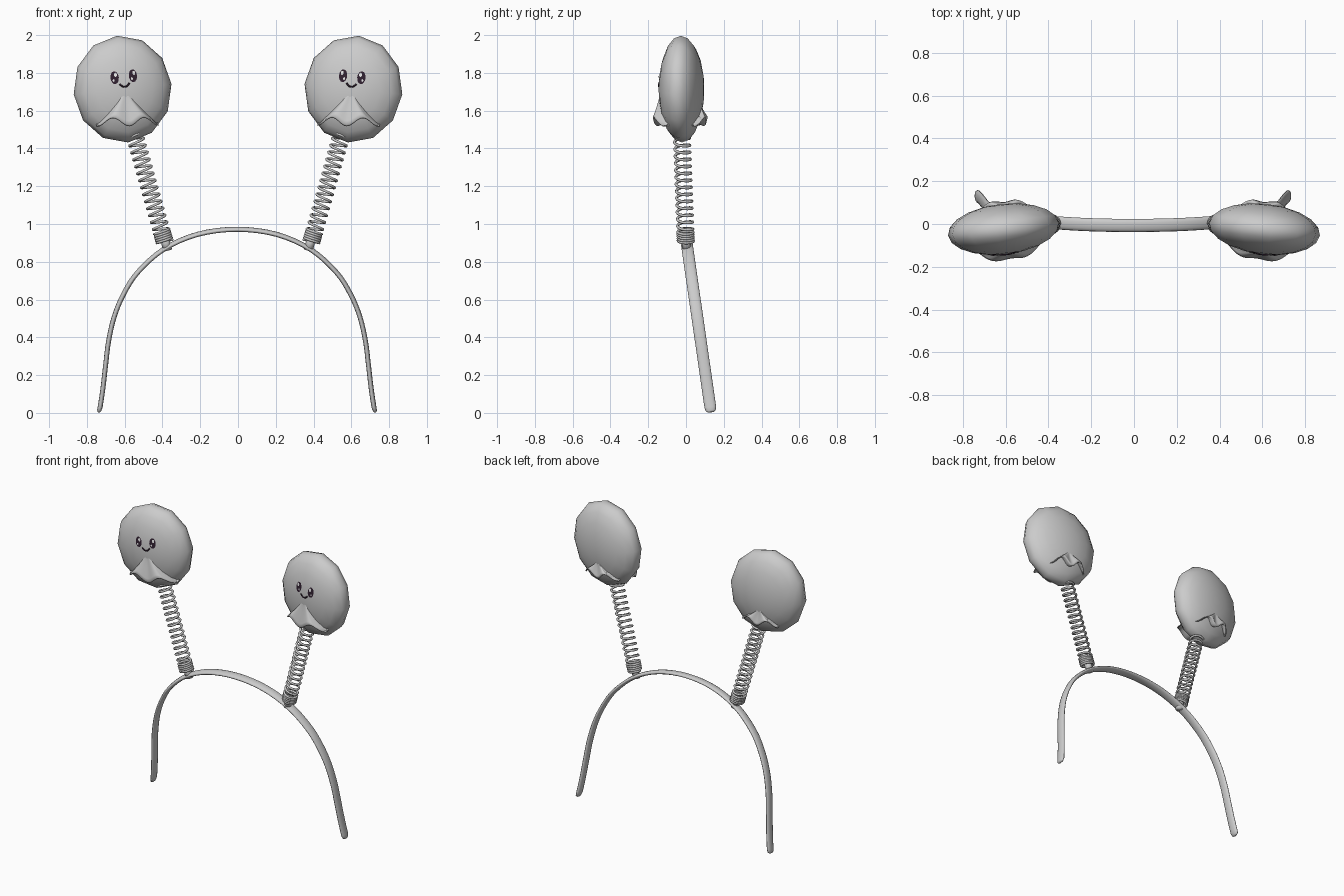
import bpy, bmesh, math
from mathutils import Matrix, Vector

if "Cube" in bpy.data.objects:
    bpy.data.objects.remove(bpy.data.objects["Cube"])


def material(name, rgb):
    m = bpy.data.materials.new(name)
    m.diffuse_color = (*rgb, 1)
    m.use_nodes = True
    m.node_tree.nodes["Principled BSDF"].inputs["Base Color"].default_value = m.diffuse_color
    return m


GREY = material("light grey", (0.6, 0.6, 0.6))
DARK = material("dark plum", (0.03, 0.015, 0.03))
WHITE = material("white", (0.9, 0.9, 0.9))


def build(name, verts, faces, mat, matrix=Matrix()):
    mesh = bpy.data.meshes.new(name)
    mesh.from_pydata([matrix @ Vector(v) for v in verts], [], faces)
    bm = bmesh.new()
    bm.from_mesh(mesh)
    if matrix.determinant() < 0:
        bmesh.ops.reverse_faces(bm, faces=bm.faces)
    for f in bm.faces:
        f.smooth = True
    bm.to_mesh(mesh)
    bm.free()
    mesh.materials.append(mat)
    obj = bpy.data.objects.new(name, mesh)
    bpy.context.collection.objects.link(obj)
    return obj


def sweep(name, path, a, b, ref, mat, sides=8, matrix=Matrix(), round_ends=False):
    """Elliptical section (a across, b along ref) swept on a path, capped."""
    path = [Vector(p) for p in path]
    n, verts, faces = len(path), [], []
    for i, p in enumerate(path):
        t = (path[min(i + 1, n - 1)] - path[max(i - 1, 0)]).normalized()
        u = Vector(ref).cross(t).normalized()
        v = t.cross(u)
        s = (0.5, 0.85)[min(i, n - 1 - i)] if round_ends and min(i, n - 1 - i) < 2 else 1
        for k in range(sides):
            w = 2 * math.pi * k / sides
            verts.append(p + u * a * s * math.cos(w) + v * b * s * math.sin(w))
    for i in range(n - 1):
        for k in range(sides):
            j = (k + 1) % sides
            faces.append((i * sides + k, i * sides + j, (i + 1) * sides + j, (i + 1) * sides + k))
    faces.append(tuple(reversed(range(sides))))
    faces.append(tuple(range((n - 1) * sides, n * sides)))
    return build(name, verts, faces, mat, matrix)


# Headband: half outline mirrored, smoothed, leaning back toward the ends
half = [(0.732, 0.004), (0.73, 0.012), (0.725, 0.03), (0.71, 0.13), (0.695, 0.26), (0.68, 0.38), (0.65, 0.51),
        (0.60, 0.63), (0.525, 0.745), (0.39, 0.865), (0.21, 0.945)]
outline = [(-x, z) for x, z in half] + [(0, 0.972)] + half[::-1]
path = []
for i in range(len(outline) - 1):
    p0, p1, p2, p3 = (Vector(outline[min(max(i + d, 0), len(outline) - 1)]) for d in (-1, 0, 1, 2))
    steps = 1 if min(i, len(outline) - 2 - i) < 2 else 4
    for k in range(steps):
        t = k / steps
        path.append(0.5 * (2 * p1 + (p2 - p0) * t + (2 * p0 - 5 * p1 + 4 * p2 - p3) * t * t
                           + (3 * p1 - p0 - 3 * p2 + p3) * t ** 3))
path.append(Vector(outline[-1]))
sweep("headband", [(p.x - 0.005, 0.133 - 0.144 * p.y, p.y) for p in path],
      0.013, 0.031, (0, 1, 0.144), GREY, 12, round_ends=True)

# Head shape: flattened ball, pole axis front to back
RX, RY, RZ = 0.262, 0.118, 0.284


def depth(x, z):
    return RY * math.sqrt(max(0.0, 1 - (x / RX) ** 2 - (z / RZ) ** 2))


def head(name, matrix):
    seg, rows = 12, 10
    verts, faces = [(0, -RY, 0)], []
    for r in range(1, rows):
        a = math.pi * r / rows
        for k in range(seg):
            w = 2 * math.pi * k / seg
            verts.append((RX * math.sin(a) * math.cos(w), -RY * math.cos(a), RZ * math.sin(a) * math.sin(w)))
    verts.append((0, RY, 0))
    last = len(verts) - 1
    for k in range(seg):
        j = (k + 1) % seg
        faces.append((0, 1 + k, 1 + j))
        for r in range(rows - 2):
            c = 1 + r * seg
            faces.append((c + k, c + seg + k, c + seg + j, c + j))
        faces.append((last, last - seg + j, last - seg + k))
    build(name, verts, faces, GREY, matrix)


def frill(name, matrix, side, width, top, flare):
    """Wavy flap that grows out of the head and tucks back under itself."""
    cols, rows = 24, 8
    verts, faces = [], []
    for r in range(rows + 3):
        t = min(r / rows, 1)
        for c in range(cols + 1):
            s = 2 * c / cols - 1
            edge = -0.168 - 0.022 * math.cos(2 * math.pi * s)
            x = width * s * (0.08 + 0.92 * t ** 1.2)
            z = top + (edge - top) * t - 0.09 * x
            out = depth(x, z) - 0.004 + (0.012 + flare * (1 - 0.6 * s * s)) * t ** 1.5
            if r > rows:                       # underside of the lip
                k = r - rows
                z += (-0.008, 0.012)[k - 1]
                out = out - 0.008 if k == 1 else depth(x, z) - 0.02
            if abs(s) == 1 and r <= rows:
                out = depth(x, z) - 0.012
            verts.append((x, side * out, z))
    w = cols + 1
    for r in range(rows + 2):
        for c in range(cols):
            q = (r * w + c, (r + 1) * w + c, (r + 1) * w + c + 1, r * w + c + 1)
            faces.append(q if side < 0 else q[::-1])
    build(name, verts, faces, GREY, matrix)


def oval(name, matrix, cx, cz, rx, rz, lift, mat):
    """Thin plate following the front of the head."""
    pts = [(cx, cz)] + [(cx + rx * math.cos(math.pi * k / 8), cz + rz * math.sin(math.pi * k / 8)) for k in range(16)]
    verts = [(x, -depth(x, z) - lift, z) for x, z in pts]
    build(name, verts, [(0, k + 1, (k + 1) % 16 + 1) for k in range(16)], mat, matrix)


for label, flip in (("left", 1), ("right", -1)):
    mirror = Matrix.Diagonal((flip, 1, 1, 1))
    place = (mirror @ Matrix.Translation((-0.611, -0.024, 1.714))
             @ Matrix.Rotation(math.radians(6.5), 4, 'Z') @ Matrix.Rotation(math.radians(-6), 4, 'Y'))

    # Post and spring, coils packed tighter at the bottom
    sweep(label + "_post", [(-0.372, 0.004, 0.86), (-0.392, 0, 0.935)], 0.024, 0.024, (0, 1, 0), GREY, 12, mirror)
    lo, hi = Vector((-0.388, -0.001, 0.905)), Vector((-0.55, -0.022, 1.48))
    axis = (hi - lo).normalized()
    e1 = Vector((0, 1, 0)).cross(axis).normalized()
    e2 = axis.cross(e1)
    turns, per, coil = 19, 18, []
    for i in range(turns * per + 1):
        n = i / per
        h = 0.1 * n / 5 if n < 5 else 0.1 + 0.9 * (n - 5) / (turns - 5)
        w = 2 * math.pi * n
        coil.append(lo.lerp(hi, h) + 0.041 * (e1 * math.cos(w) + e2 * math.sin(w)))
    sweep(label + "_spring", coil, 0.0075, 0.0075, axis, GREY, 6, mirror)

    # Head with front and back frills
    head(label + "_head", place)
    frill(label + "_front_frill", place, -1, 0.165, -0.02, 0.045)
    frill(label + "_back_frill", place, 1, 0.13, -0.09, 0.03)

    # Face
    for side in (-1, 1):
        x = side * 0.049
        oval(label + "_eye", place, x, 0.066, 0.022, 0.034, 0.003, DARK)
        oval(label + "_eye_glint", place, x + 0.006, 0.081, 0.008, 0.011, 0.005, WHITE)
        oval(label + "_eye_small_glint", place, x - 0.007, 0.052, 0.005, 0.007, 0.005, WHITE)
    smile = [(0.026 * k / 5, 0.012 + 0.018 * (k / 5) ** 2) for k in range(-5, 6)]
    sweep(label + "_mouth", [(x, -depth(x, z) - 0.001, z) for x, z in smile], 0.0045, 0.0045, (0, 1, 0), DARK, 6, place)
